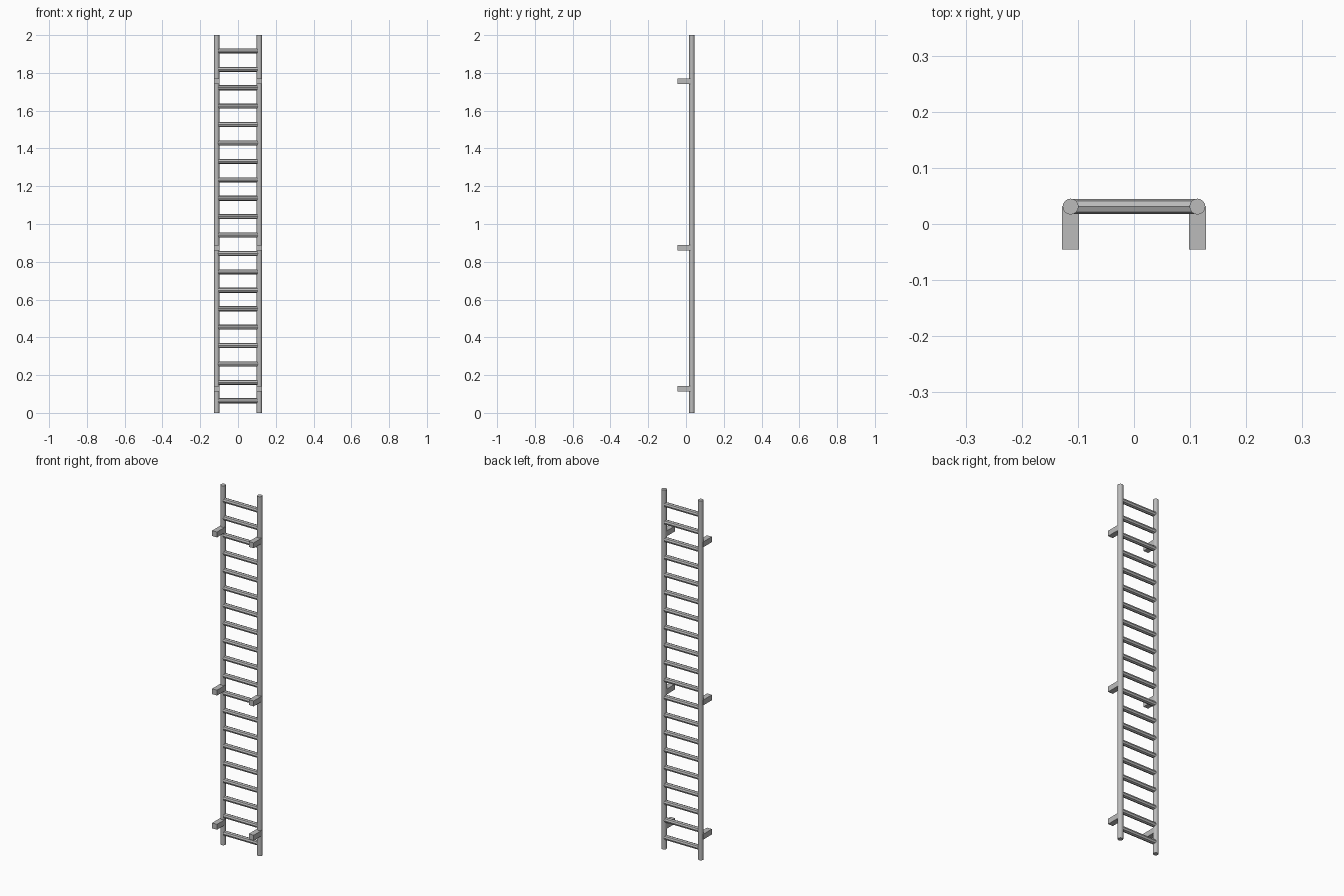
import bpy, math

if "Cube" in bpy.data.objects:
    bpy.data.objects.remove(bpy.data.objects["Cube"])

metal = bpy.data.materials.new("grey metal")
metal.diffuse_color = (0.5, 0.5, 0.5, 1)
metal.use_nodes = True
metal.node_tree.nodes["Principled BSDF"].inputs["Base Color"].default_value = metal.diffuse_color

RAIL_X, RAIL_Y = 0.113, 0.031


def finish(name, smooth=False):
    ob = bpy.context.object
    ob.name = name
    ob.data.materials.append(metal)
    if smooth:
        bpy.ops.object.transform_apply(location=False, rotation=True, scale=True)
        bpy.ops.object.shade_smooth_by_angle(angle=math.radians(40))
    return ob


# Side rails and wall brackets, left and right
for side, s in (("left", -1), ("right", 1)):
    bpy.ops.mesh.primitive_cylinder_add(vertices=16, radius=0.0142, depth=2,
                                        location=(s * RAIL_X, RAIL_Y, 1))
    finish(side + "_rail", True)
    for i, z in enumerate((0.128, 0.875, 1.755)):
        y0, y1 = -0.045, RAIL_Y
        bpy.ops.mesh.primitive_cube_add(size=1, location=(s * RAIL_X, (y0 + y1) / 2, z))
        bpy.context.object.scale = (0.03, y1 - y0, 0.03)
        finish(f"{side}_bracket_{i + 1}")

# Rungs between the rails
for i in range(20):
    z = 0.064 + i * 0.0975
    bpy.ops.mesh.primitive_cylinder_add(vertices=8, radius=0.0135, depth=2 * RAIL_X - 0.01,
                                        location=(0, RAIL_Y, z),
                                        rotation=(0, math.pi / 2, 0))
    finish(f"rung_{i + 1}")
